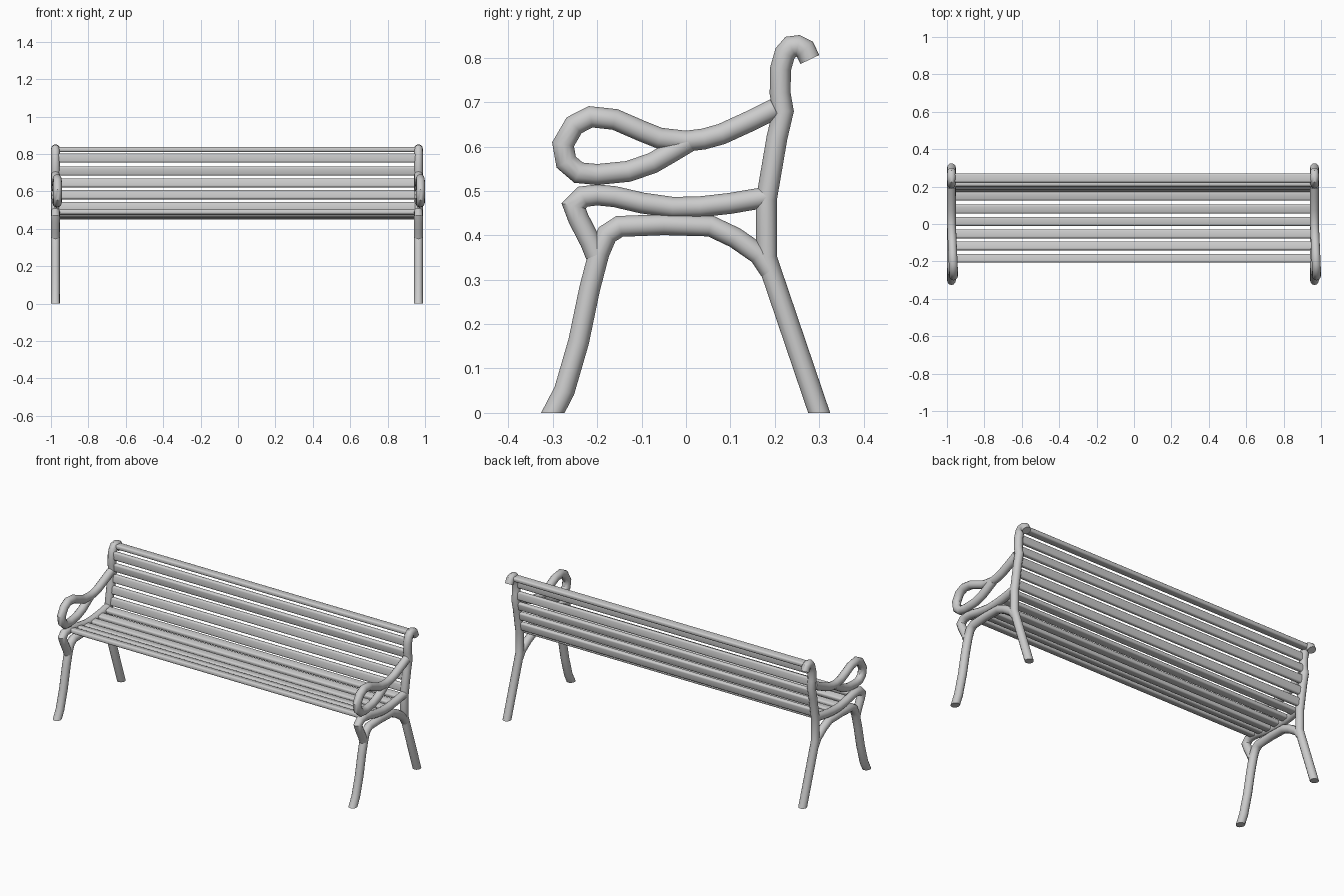
import bpy, bmesh, math
from mathutils import Vector

if "Cube" in bpy.data.objects:
    bpy.data.objects.remove(bpy.data.objects["Cube"])

R = 0.0235      # tube radius
SIDES = 12


def finish(name, bm, angle):
    bmesh.ops.recalc_face_normals(bm, faces=bm.faces)
    me = bpy.data.meshes.new(name)
    bm.to_mesh(me)
    bm.free()
    ob = bpy.data.objects.new(name, me)
    bpy.context.collection.objects.link(ob)
    bpy.ops.object.select_all(action='DESELECT')
    ob.select_set(True)
    bpy.context.view_layer.objects.active = ob
    bpy.ops.object.shade_smooth_by_angle(angle=math.radians(angle))
    return ob


def tube(name, x, path, offset=lambda y: 0.0):
    """Sweep a round section along a (y, z) path; ends on the ground are cut level."""
    pts = [Vector(p) for p in path]
    bm = bmesh.new()
    rings = []
    for i, p in enumerate(pts):
        a = (p - pts[i - 1]).normalized() if i else None
        b = (pts[i + 1] - p).normalized() if i < len(pts) - 1 else None
        a, b = a or b, b or a
        t = (a + b).normalized()
        if p.y == 0:
            t = Vector((0, 1))
        n = Vector((-t.y, t.x)) * min(1.3, 1 / max(0.1, t.dot(a)))
        ring = []
        for k in range(SIDES):
            w = 2 * math.pi * k / SIDES
            q = p + n * R * math.cos(w)
            ring.append(bm.verts.new((x + offset(p.x) + R * math.sin(w), q.x, q.y)))
        rings.append(ring)
    for r0, r1 in zip(rings, rings[1:]):
        for k in range(SIDES):
            j = (k + 1) % SIDES
            bm.faces.new((r0[k], r0[j], r1[j], r1[k]))
    bm.faces.new(rings[0])
    bm.faces.new(rings[-1])
    return finish(name, bm, 35)


def slat(name, y, z, width, tilt):
    """Long rounded board, tilted about the x axis."""
    bm = bmesh.new()
    bmesh.ops.create_cube(bm, size=1)
    bmesh.ops.scale(bm, vec=(1.92, width, 0.026), verts=bm.verts)
    edges = [e for e in bm.edges if abs(e.verts[0].co.x - e.verts[1].co.x) > 1]
    bmesh.ops.bevel(bm, geom=edges, offset=0.009, segments=3, profile=0.5, affect='EDGES')
    ob = finish(name, bm, 40)
    ob.location = (-0.005, y, z)
    ob.rotation_euler.x = math.radians(tilt)


FRONT_LEG = [(-.30, 0), (-.274, .05), (-.242, .16), (-.217, .28), (-.196, .36),
             (-.178, .402), (-.15, .42), (-.05, .424), (.055, .421),
             (.11, .395), (.165, .357), (.19, .32)]
BACK_POST = [(.30, 0), (.181, .35), (.181, .48), (.205, .62), (.219, .68),
             (.212, .72), (.213, .775), (.223, .81), (.236, .825),
             (.252, .827), (.268, .819), (.279, .796)]
SEAT_RAIL = [(.182, .486), (.10, .472), (.03, .464), (-.03, .463), (-.10, .473),
             (-.16, .487), (-.20, .491), (-.232, .487), (-.253, .466),
             (-.242, .437), (-.215, .385), (-.203, .355)]
ARMREST = [(.20, .685), (.15, .660), (.08, .628), (.04, .617), (0, .612), (-.06, .619),
           (-.10, .635), (-.16, .661), (-.215, .667), (-.252, .648), (-.277, .605),
           (-.270, .565), (-.242, .541), (-.20, .537), (-.13, .544),
           (-.075, .563), (-.03, .589), (.005, .61)]

# Cast side frames; the armrest loop leans slightly to one side
for side, x in (("left", -.976), ("right", .965)):
    tube(side + "_front_leg", x, FRONT_LEG)
    tube(side + "_back_post", x, BACK_POST)
    tube(side + "_seat_rail", x, SEAT_RAIL)
    tube(side + "_armrest", x, ARMREST, lambda y: .011 * min(1, max(0, -y / .25)))

# Seat slats following the rail
SEAT = [(-.183, .488, -10), (-.117, .477, -12), (-.053, .465, -5),
        (.014, .464, 3), (.080, .470, 7), (.150, .480, 8)]
for i, (y, z, tilt) in enumerate(SEAT):
    slat(f"seat_slat_{i + 1}", y, z, .047, tilt)

# Backrest slats following the post, the last one lying on its curled top
BACK = [(.187, .518, 81), (.198, .582, 80), (.210, .645, 79),
        (.215, .709, 96), (.214, .778, 88), (.246, .823, -3)]
for i, (y, z, tilt) in enumerate(BACK):
    slat(f"back_slat_{i + 1}", y, z, .048, tilt)
